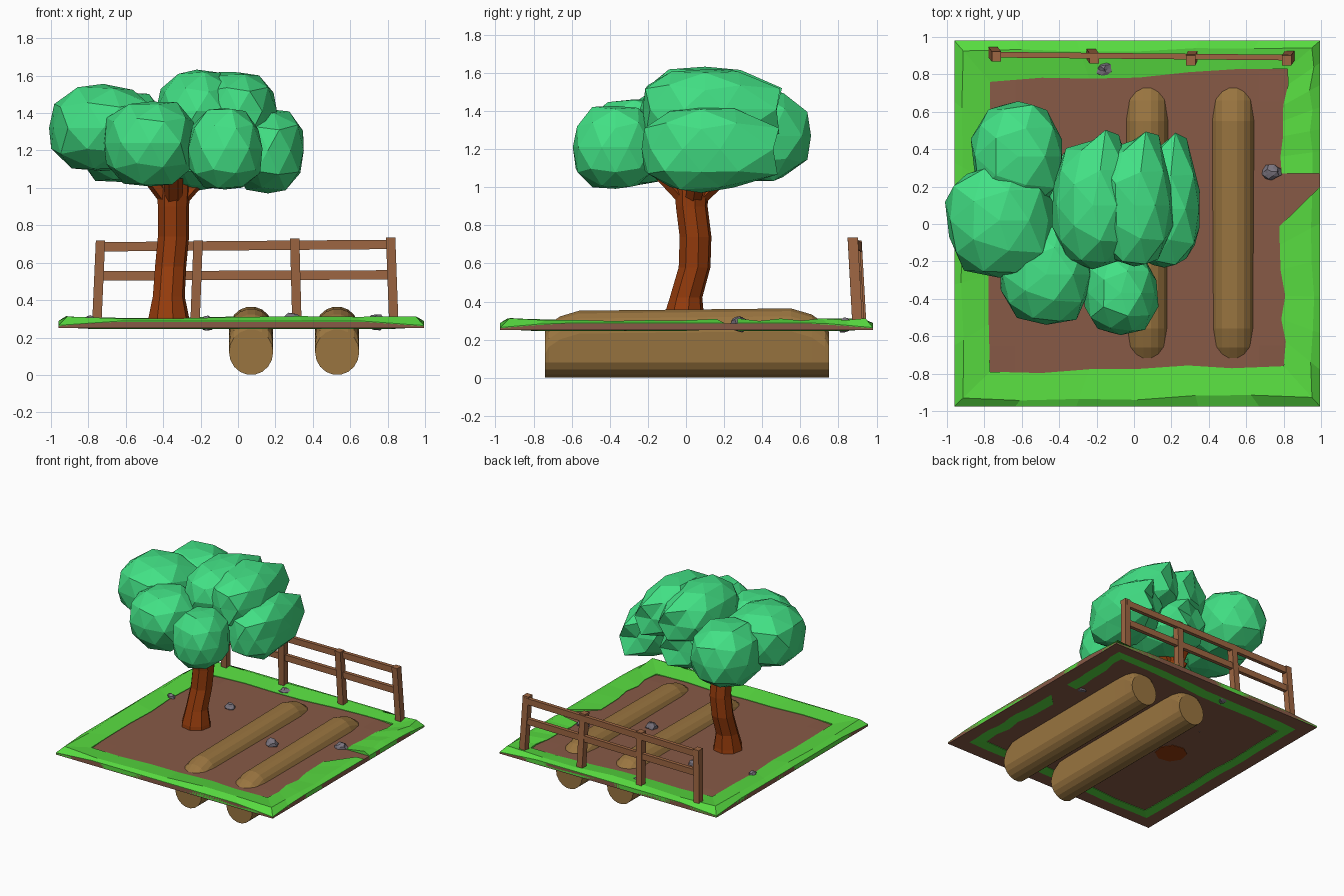
import bpy, bmesh, math, random
from mathutils import Vector

if "Cube" in bpy.data.objects:
    bpy.data.objects.remove(bpy.data.objects["Cube"])

random.seed(4)


def material(name, r, g, b):
    m = bpy.data.materials.new(name)
    m.diffuse_color = tuple((c / 255) ** 2.2 for c in (r, g, b)) + (1,)
    m.use_nodes = True
    m.node_tree.nodes["Principled BSDF"].inputs["Base Color"].default_value = m.diffuse_color
    return m


DIRT = material("dirt", 134, 90, 72)
GRASS = material("grass", 88, 218, 66)
LEAF = material("leaf", 68, 224, 132)
BARK = material("bark", 148, 62, 20)
LOG = material("log", 152, 116, 66)
FENCE = material("fence", 156, 102, 68)
ROCK = material("rock", 122, 116, 126)


def finish(bm, name, mat):
    bmesh.ops.recalc_face_normals(bm, faces=bm.faces)
    me = bpy.data.meshes.new(name)
    bm.to_mesh(me)
    bm.free()
    me.materials.append(mat)
    ob = bpy.data.objects.new(name, me)
    bpy.context.collection.objects.link(ob)
    return ob


def loft(name, rings, mat):
    """Skin a row of equal-sized closed rings and cap both ends."""
    bm = bmesh.new()
    rows = [[bm.verts.new(p) for p in ring] for ring in rings]
    n = len(rows[0])
    for a, b in zip(rows, rows[1:]):
        for i in range(n):
            j = (i + 1) % n
            bm.faces.new((a[i], a[j], b[j], b[i]))
    bm.faces.new(rows[0])
    bm.faces.new(rows[-1])
    return finish(bm, name, mat)


def tube(name, path, sides, mat, spin=0.0):
    rings = []
    for x, y, z, r in path:
        angs = [spin + math.tau * i / sides for i in range(sides)]
        rings.append([(x + r * math.cos(a), y + r * math.sin(a), z) for a in angs])
    return loft(name, rings, mat)


def beam(name, p, q, a, b, mat):
    """Four-sided bar from p to q; a and b are its half-width vectors."""
    p, q, a, b = map(Vector, (p, q, a, b))
    return loft(name, [[c - a - b, c + a - b, c + a + b, c - a + b] for c in (p, q)], mat)


def blob(name, centre, radii, mat, jitter=0.06, power=2.7, spike=0.0, level=2):
    """Lumpy low-poly ball, optionally drawn out to points at the back."""
    bm = bmesh.new()
    bmesh.ops.create_icosphere(bm, subdivisions=level, radius=1)
    for k, v in enumerate(bm.verts):
        d = v.co.normalized()
        s = sum(abs(c) ** power for c in d) ** (-1 / power)
        s *= 1 + random.uniform(-jitter, jitter * 0.5)
        v.co = Vector(centre) + Vector([d[i] * s * radii[i] for i in range(3)])
        if d.y > 0.5 and k % 3 == 0:
            v.co.y += spike
    return finish(bm, name, mat)


# Ground slab, sinking toward its corners
X0, X1, Y0, Y1 = -0.96, 0.995, -0.975, 0.98


def ground(x, y):
    t = min(1, max(0, (1 - min(abs(x), abs(y))) / 0.3))
    return 0.258 + 0.026 * t


N = 12
bm = bmesh.new()
grid = [[bm.verts.new((x, y, ground(x, y)))
         for y in (Y0 + (Y1 - Y0) * j / N for j in range(N + 1))]
        for x in (X0 + (X1 - X0) * i / N for i in range(N + 1))]
for i in range(N):
    for j in range(N):
        bm.faces.new((grid[i][j], grid[i + 1][j], grid[i + 1][j + 1], grid[i][j + 1]))
rim = [e for e in bm.edges if e.is_boundary]
skirt = bmesh.ops.extrude_edge_only(bm, edges=rim)["geom"]
for g in skirt:
    if isinstance(g, bmesh.types.BMVert):
        g.co.z = 0.25
bmesh.ops.contextual_create(bm, geom=[g for g in skirt if isinstance(g, bmesh.types.BMEdge)])
finish(bm, "dirt_ground", DIRT)

# Grass border, open at a notch on the right: (outer x, y, inner x, y)
border = [(X1, 0.27, 0.79, 0.27), (X1, Y1, 0.82, 0.83), (X0, Y1, -0.77, 0.76),
          (X0, Y0, -0.77, -0.79), (X1, Y0, 0.80, -0.76), (X1, 0.2, 0.79, 0.0)]
rings = []
for k, (a, b) in enumerate(zip(border, border[1:])):
    for s in range(6 + (k == len(border) - 2)):
        t = s / 6
        ox, oy, ix, iy = [u + (v - u) * t for u, v in zip(a, b)]
        if s:
            ix += random.uniform(-0.015, 0.015)
            iy += random.uniform(-0.015, 0.015)
        w = random.uniform(0.17, 0.3)
        cx, cy = ox + (ix - ox) * w, oy + (iy - oy) * w
        z = ground(ox, oy)
        crest = 0.312 if s == 0 else random.uniform(0.297, 0.315)
        rings.append([(ox, oy, z + 0.004), (cx, cy, crest), (ix, iy, 0.288),
                      (ix, iy, 0.246), (ox, oy, 0.255)])
loft("grass_border", rings, GRASS)

# Half-buried logs: round ends, raised middle
for n, cx in enumerate((0.07, 0.53)):
    rings = []
    for y, lift in ((-0.74, 0), (-0.72, 0.04), (-0.66, 0.08), (-0.56, 0.11), (0.55, 0.122),
                    (0.66, 0.09), (0.73, 0.04), (0.75, 0)):
        ring = []
        for i in range(18):
            a = math.tau * i / 18
            up = lift if math.sin(a) > -0.01 else 0
            ring.append((cx + 0.118 * math.cos(a), y, 0.122 + 0.122 * math.sin(a) + up))
        rings.append(ring)
    loft(f"log_{n + 1}", rings, LOG)

# Trunk and short branches
tube("trunk", [(-0.37, -0.01, 0.246, 0.12), (-0.37, -0.012, 0.31, 0.11),
               (-0.37, 0.0, 0.42, 0.087), (-0.36, 0.045, 0.58, 0.085),
               (-0.345, 0.05, 0.74, 0.085), (-0.345, 0.03, 0.9, 0.085),
               (-0.345, 0.03, 1.15, 0.1)], 8, BARK, 0.2)
for n, (dx, dy) in enumerate(((0.14, 0.03), (-0.12, -0.04), (0.02, 0.17), (0, -0.15))):
    tube(f"branch_{n + 1}", [(-0.345, 0.03, 0.89, 0.05),
                             (-0.345 + dx, 0.03 + dy, 1.05, 0.05)], 6, BARK)

# Foliage clumps: centre, radii, length of the points at the back
clumps = [((-0.62, 0.36, 1.27), (0.25, 0.29, 0.25), 0),
          ((-0.72, 0.02, 1.32), (0.29, 0.30, 0.23), 0),
          ((-0.47, -0.27, 1.24), (0.25, 0.27, 0.235), 0),
          ((-0.07, -0.37, 1.21), (0.20, 0.22, 0.225), 0),
          ((-0.22, 0.10, 1.41), (0.22, 0.34, 0.22), 0.08),
          ((0.00, 0.10, 1.41), (0.21, 0.34, 0.22), 0.08),
          ((0.16, 0.08, 1.2), (0.20, 0.32, 0.225), 0.11),
          ((-0.22, 0.10, 1.19), (0.25, 0.32, 0.2), 0.06)]
for n, (c, r, spike) in enumerate(clumps):
    blob(f"foliage_{n + 1}", c, r, LEAF, spike=spike)

# Fence posts and rails
posts = [(-0.755, -0.735, 0.92, 0.72), (-0.23, -0.213, 0.91, 0.72),
         (0.315, 0.303, 0.9, 0.73), (0.833, 0.816, 0.9, 0.735)]
for n, (xb, xt, y, top) in enumerate(posts):
    beam(f"fence_post_{n + 1}", (xb, y, 0.275), (xt, y - 0.025, top),
         (0.025, 0, 0), (0, 0.027, 0), FENCE)
for n, (za, zb) in enumerate(((0.53, 0.535), (0.685, 0.698))):
    beam(f"fence_rail_{n + 1}", (-0.745, 0.905, za), (0.825, 0.89, zb),
         (0, 0.015, 0), (0, 0, 0.025), FENCE)

# Scattered rocks
rocks = [(0.735, 0.28, 0.28, 0.055), (0.295, 0.02, 0.29, 0.053), (-0.16, 0.83, 0.275, 0.05),
         (-0.33, 0.37, 0.29, 0.045), (-0.79, 0.27, 0.29, 0.032)]
for n, (x, y, z, r) in enumerate(rocks):
    blob(f"rock_{n + 1}", (x, y, z), (r, r * 0.8, r * 0.85), ROCK, 0.25, 2)
